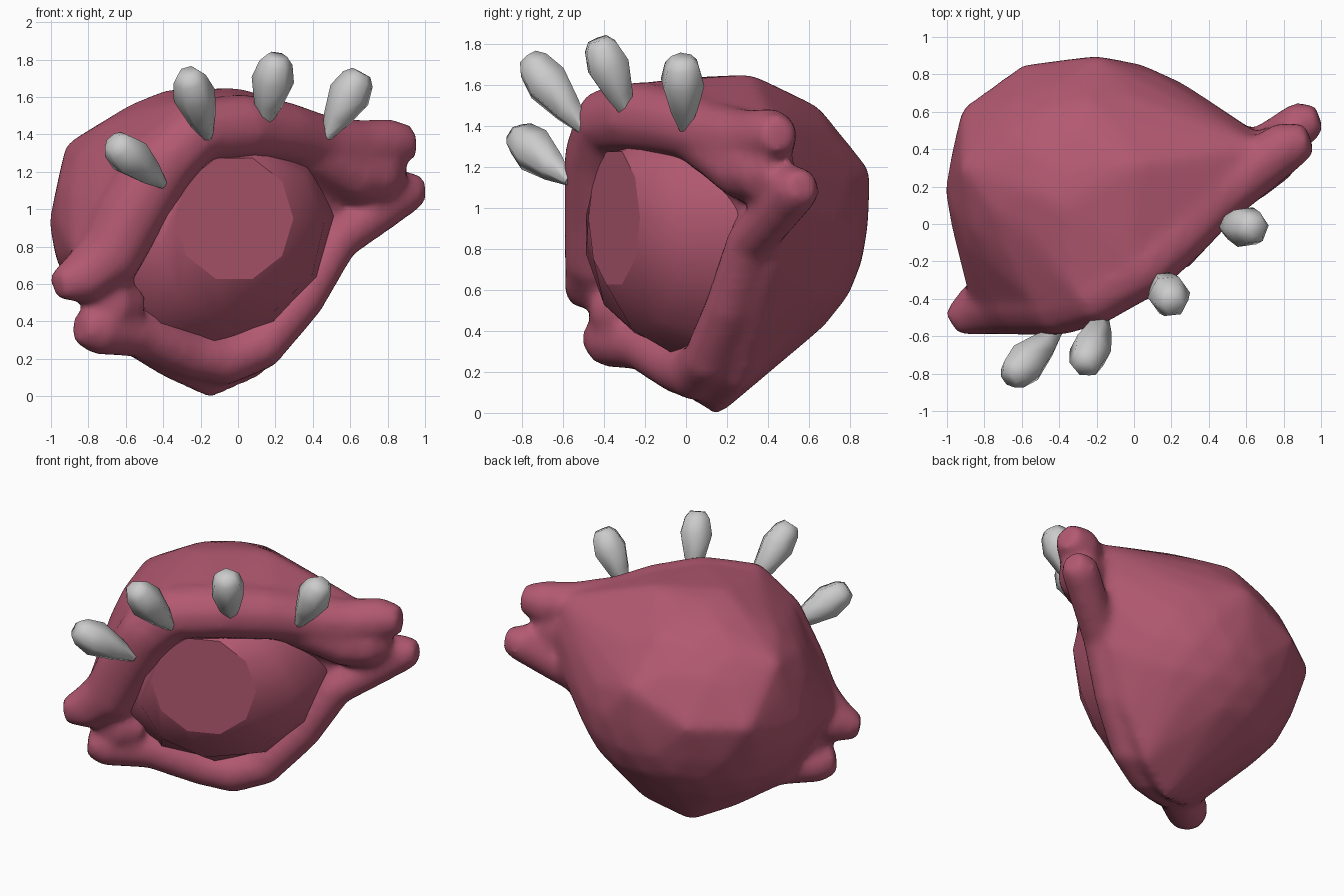
import bpy, bmesh, math
from mathutils import Vector as V

if "Cube" in bpy.data.objects:
    bpy.data.objects.remove(bpy.data.objects["Cube"])


def material(name, rgb):
    m = bpy.data.materials.new(name)
    m.diffuse_color = (*rgb, 1)
    m.use_nodes = True
    m.node_tree.nodes["Principled BSDF"].inputs["Base Color"].default_value = m.diffuse_color
    return m


PINK = material("dusky_pink", (0.45, 0.1, 0.165))
GREY = material("light_grey", (0.6, 0.6, 0.6))


def make_object(name, bm, mat, angle=None):
    bmesh.ops.recalc_face_normals(bm, faces=bm.faces)
    mesh = bpy.data.meshes.new(name)
    bm.to_mesh(mesh)
    bm.free()
    mesh.materials.append(mat)
    ob = bpy.data.objects.new(name, mesh)
    bpy.context.collection.objects.link(ob)
    if angle:
        bpy.ops.object.select_all(action='DESELECT')
        ob.select_set(True)
        bpy.context.view_layer.objects.active = ob
        bpy.ops.object.shade_smooth_by_angle(angle=math.radians(angle))
    return ob


def loft(bm, rings):
    """Skin a list of equally long point rings and cap both ends."""
    vs = [[bm.verts.new(p) for p in r] for r in rings]
    n = len(vs[0])
    for a, b in zip(vs, vs[1:]):
        for i in range(n):
            j = (i + 1) % n
            bm.faces.new((a[i], a[j], b[j], b[i]))
    bm.faces.new(vs[0])
    bm.faces.new(vs[-1])


# Eye frame: across, up and forward
FWD = V((0.556, -0.795, -0.241))
ACROSS = V((0.827, 0.503, 0.25))
UP = V((-0.078, -0.338, 0.937))
RIM_C = V((-0.03, -0.05, 0.80))


def sweep(bm, path, sides):
    """Tube through (x, y, z, radius) points."""
    pts = [V(p[:3]) for p in path]
    rings = []
    for i, p in enumerate(pts):
        d = (pts[min(i + 1, len(pts) - 1)] - pts[max(i - 1, 0)]).normalized()
        a = (FWD - d * FWD.dot(d)).normalized()
        b = d.cross(a)
        rings.append([p + path[i][3] * (a * math.cos(t) + b * math.sin(t))
                      for t in (math.tau * k / sides for k in range(sides))])
    loft(bm, rings)


# Lid rolls, left corner to right corner
upper = [(-0.97, -0.53, 0.59, 0.08), (-0.85, -0.46, 0.62, 0.145),
         (-0.69, -0.42, 0.74, 0.18), (-0.57, -0.41, 0.97, 0.19),
         (-0.40, -0.41, 1.25, 0.19), (-0.22, -0.37, 1.42, 0.18),
         (0.03, -0.23, 1.44, 0.18), (0.25, -0.04, 1.41, 0.17),
         (0.43, 0.13, 1.36, 0.155), (0.65, 0.30, 1.33, 0.15),
         (0.82, 0.42, 1.35, 0.14), (0.94, 0.46, 1.36, 0.09)]
lower = [(-0.85, -0.44, 0.37, 0.09), (-0.76, -0.38, 0.36, 0.14),
         (-0.52, -0.21, 0.33, 0.13), (-0.25, -0.04, 0.22, 0.13),
         (-0.07, 0.05, 0.19, 0.14), (0.12, 0.11, 0.26, 0.13),
         (0.35, 0.21, 0.52, 0.12), (0.53, 0.31, 0.83, 0.12),
         (0.74, 0.44, 0.98, 0.12), (0.90, 0.54, 1.10, 0.125),
         (0.99, 0.57, 1.11, 0.08)]
# Webs that close the two eye corners
right_web = [(0.25, 0.00, 1.34, 0.10), (0.47, 0.17, 1.27, 0.15),
             (0.62, 0.28, 1.19, 0.16), (0.75, 0.38, 1.18, 0.16),
             (0.85, 0.46, 1.2, 0.10)]
left_web = [(-0.54, -0.26, 0.48, 0.10), (-0.66, -0.34, 0.50, 0.15),
            (-0.79, -0.38, 0.49, 0.10)]

# Body: rounded back hulled onto the outer side of the lids
bm = bmesh.new()
bmesh.ops.create_icosphere(bm, subdivisions=3, radius=1)
pts = [V((-0.21 + 0.80 * v.co.x, 0.18 + 0.71 * v.co.y, 0.93 + 0.71 * v.co.z))
       for v in bm.verts]
bm.clear()
pts = [p for p in pts if p.dot(FWD) < -0.23]
for path, reach in ((upper[2:-2], 0.85), (lower[2:-3], 1.0)):
    for x, y, z, r in path:
        p = V((x, y, z))
        out = p - RIM_C
        out = (out - FWD * out.dot(FWD)).normalized()
        pts += [p - FWD * 0.03, p + out * r * reach - FWD * r * 0.1,
                p + out * r * reach - FWD * r * 0.6]
pts += [V(p) for p in (
    (-0.14, 0.15, -0.02), (-0.38, 0.02, 0.09), (0.13, 0.27, 0.11),
    (0.32, 0.33, 0.34), (0.56, 0.42, 0.71), (0.64, 0.50, 1.0),
    (0.62, 0.51, 1.22), (-0.92, 0.3, 1.35), (-0.38, 0.1, 1.64),
    (0.0, 0.32, 1.65), (-0.25, 0.65, 1.49), (-0.92, 0.62, 1.0),
    (-0.6, 0.85, 1.0), (-0.2, 0.9, 1.18))]
for p in pts:
    bm.verts.new(p)
hull = bmesh.ops.convex_hull(bm, input=list(bm.verts))
junk = {g for k in ("geom_interior", "geom_unused") for g in hull[k]
        if isinstance(g, bmesh.types.BMVert)}
bmesh.ops.delete(bm, geom=list(junk), context='VERTS')
for path in (upper, lower, right_web, left_web):
    sweep(bm, path, 10)
body = make_object("body_and_lids", bm, PINK)
rm = body.modifiers.new("blend", 'REMESH')
rm.mode = 'VOXEL'
rm.voxel_size = 0.025
rm.use_smooth_shade = True
sm = body.modifiers.new("soften", 'SMOOTH')
sm.factor = 0.5
sm.iterations = 16

# Eyeball: flat ten-sided iris bulging out of the lid opening
iris_c = V((-0.02, -0.35, 0.95))
iris, mid, rim, back = [], [], [], []
for k in range(10):
    t = math.tau * k / 10
    c, s = math.cos(t), math.sin(t)
    i = iris_c + 0.34 * (V((0.93, 0.37, 0)) * c + V((0, 0, 1)) * s)
    r = RIM_C + ACROSS * (0.66 * c) + UP * (0.58 * s)
    iris.append(i)
    mid.append((i + r) / 2 + FWD * (0.18 * (r - i).length))
    rim.append(r)
    back.append(r * 0.7 + RIM_C * 0.3 - FWD * 0.2)
bm = bmesh.new()
loft(bm, [iris, mid, rim, back])
eye = make_object("eyeball", bm, PINK, 60)
# crisp iris edge
for e in eye.data.edges:
    if all(v < 10 for v in e.vertices):
        e.use_edge_sharp = True

# Lashes: pointed at the lid, wide near the blunt tip
lashes = [((-0.40, -0.57, 1.13), (-0.67, -0.83, 1.36)),
          ((-0.16, -0.49, 1.37), (-0.27, -0.77, 1.73)),
          ((0.14, -0.28, 1.44), (0.21, -0.43, 1.82)),
          ((0.47, -0.01, 1.38), (0.66, -0.02, 1.73))]
for n, (a, b) in enumerate(lashes):
    a, b = V(a), V(b)
    bm = bmesh.new()
    sweep(bm, [(*a.lerp(b, t), r) for t, r in
               ((0, 0.025), (0.3, 0.075), (0.66, 0.115), (0.9, 0.09), (1, 0.055))], 6)
    make_object(f"lash_{n + 1}", bm, GREY, 65)
